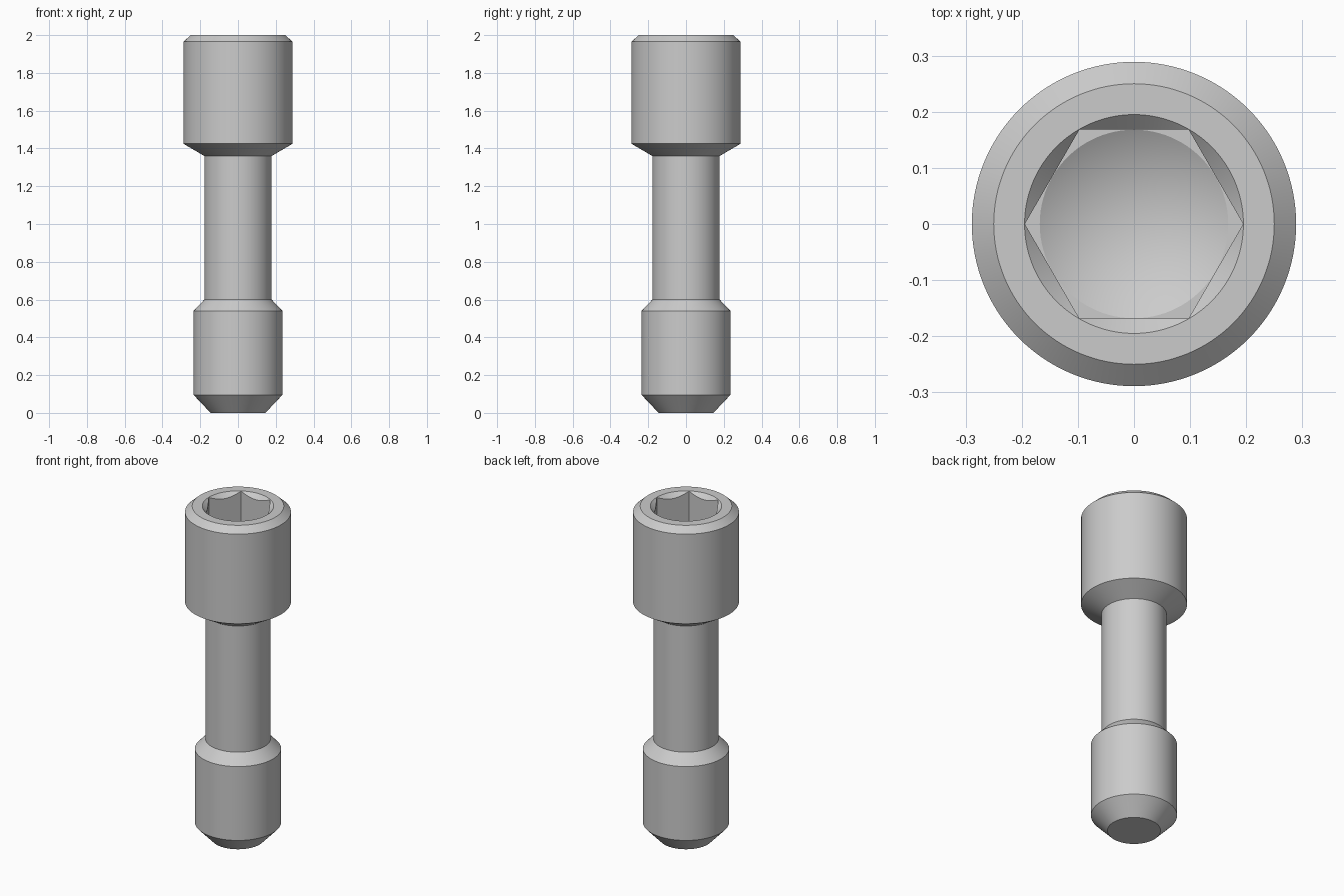
import bpy
import bmesh
from math import pi, cos, sin, radians

cube = bpy.data.objects.get("Cube")
if cube:
    bpy.data.objects.remove(cube, do_unlink=True)

steel = bpy.data.materials.new("grey_steel")
steel.use_nodes = True
grey = (0.6, 0.6, 0.6, 1)
steel.diffuse_color = grey
steel.node_tree.nodes["Principled BSDF"].inputs["Base Color"].default_value = grey


def lathe(name, profile, sides):
    """Solid of revolution about z; profile is (radius, height), bottom up."""
    bm = bmesh.new()
    rings = []
    for r, z in profile:
        count = sides if r > 0 else 1
        rings.append([bm.verts.new((r * cos(2 * pi * i / sides),
                                    r * sin(2 * pi * i / sides), z))
                      for i in range(count)])
    for low, high in zip(rings, rings[1:]):
        for i in range(sides):
            j = (i + 1) % sides
            if len(low) == 1:
                bm.faces.new((low[0], high[j], high[i]))
            else:
                bm.faces.new((low[i], low[j], high[j], high[i]))
    if len(rings[0]) > 1:
        bm.faces.new(rings[0][::-1])
    bm.faces.new(rings[-1])
    mesh = bpy.data.meshes.new(name)
    bm.to_mesh(mesh)
    bm.free()
    obj = bpy.data.objects.new(name, mesh)
    bpy.context.collection.objects.link(obj)
    mesh.materials.append(steel)
    return obj


# Bolt body: chamfered tip, thick end, waisted shank and cylindrical head
bolt = lathe("socket_head_bolt", [
    (0.145, 0), (0.235, 0.095), (0.235, 0.54), (0.178, 0.6),
    (0.178, 1.36), (0.289, 1.425), (0.289, 1.965), (0.25, 2)], 128)

# Socket cutters: hexagonal recess, drilled cone below it, countersunk mouth
floor = 1.68
cutters = [
    lathe("hex_cutter", [(0.1945, floor), (0.1945, 2.1)], 6),
    lathe("drill_cutter", [(0, floor - 0.1), (0.168, floor), (0.168, floor + 0.1)], 128),
    lathe("mouth_cutter", [(0.145, 1.95), (0.245, 2.05)], 128),
]

bpy.ops.object.select_all(action="DESELECT")
bpy.context.view_layer.objects.active = bolt
bolt.select_set(True)
for cutter in cutters:
    cutter.hide_render = True
    cut = bolt.modifiers.new(cutter.name, "BOOLEAN")
    cut.operation = "DIFFERENCE"
    cut.solver = "EXACT"
    cut.object = cutter
    bpy.ops.object.modifier_apply(modifier=cut.name)
for cutter in cutters:
    bpy.data.objects.remove(cutter, do_unlink=True)

# Smooth round walls with crisp chamfer edges
bpy.ops.object.shade_smooth_by_angle(angle=radians(20))
